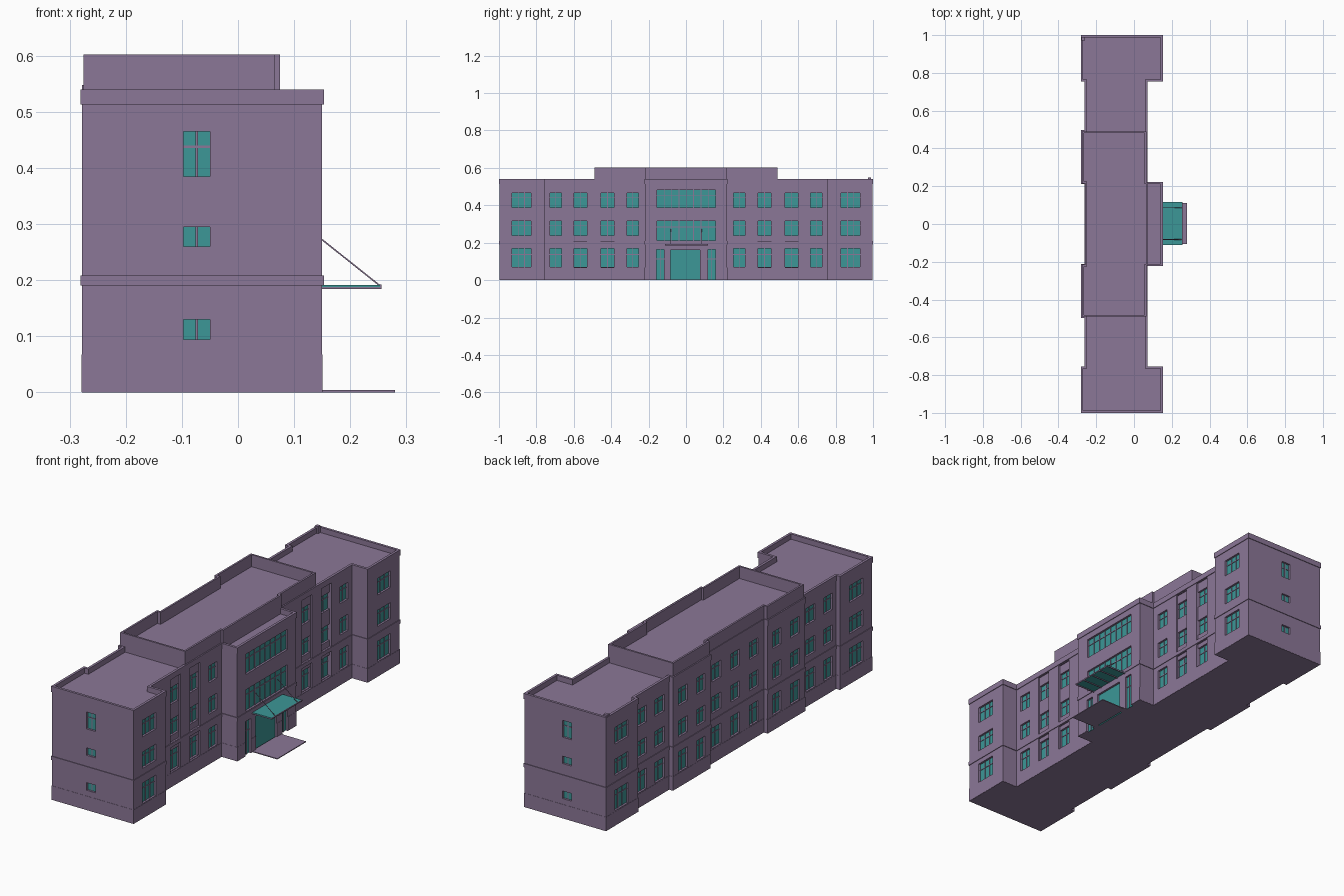
import bpy, bmesh
from mathutils import Vector

default = bpy.data.objects.get("Cube")
if default:
    bpy.data.objects.remove(default, do_unlink=True)


def material(name, colour):
    m = bpy.data.materials.new(name)
    m.use_nodes = True
    m.diffuse_color = colour
    bsdf = next(n for n in m.node_tree.nodes if n.type == 'BSDF_PRINCIPLED')
    bsdf.inputs["Base Color"].default_value = colour
    return m


MAUVE = material("mauve wall", (0.26, 0.185, 0.31, 1))
TEAL = material("teal glass", (0.045, 0.31, 0.31, 1))


def finish(name, bm, mat):
    bmesh.ops.recalc_face_normals(bm, faces=bm.faces)
    me = bpy.data.meshes.new(name)
    bm.to_mesh(me)
    bm.free()
    me.materials.append(mat)
    ob = bpy.data.objects.new(name, me)
    bpy.context.scene.collection.objects.link(ob)
    return ob


def boxes(name, items, mat):
    """One mesh of many boxes, each a (low corner, high corner) pair."""
    bm = bmesh.new()
    for lo, hi in items:
        lo, hi = Vector(lo), Vector(hi)
        vs = bmesh.ops.create_cube(bm, size=1)["verts"]
        for v in vs:
            v.co = (lo + hi) / 2 + v.co * (hi - lo)
    return finish(name, bm, mat)


def offset(pts, d):
    """Grow a right-angled counter-clockwise outline by d."""
    out = []
    for i, p in enumerate(pts):
        a = (Vector(p) - Vector(pts[i - 1])).normalized()
        b = (Vector(pts[(i + 1) % len(pts)]) - Vector(p)).normalized()
        out.append(Vector(p) + d * (Vector((a.y, -a.x)) + Vector((b.y, -b.x))))
    return out


def prism(name, pts, z0, z1, mat):
    bm = bmesh.new()
    face = bm.faces.new([bm.verts.new((p[0], p[1], z0)) for p in pts])
    top = bmesh.ops.extrude_face_region(bm, geom=[face])["geom"]
    bmesh.ops.translate(bm, vec=(0, 0, z1 - z0),
                        verts=[g for g in top if isinstance(g, bmesh.types.BMVert)])
    if not any(f.normal.z < -0.5 and f.calc_center_median().z < z0 + 1e-5 for f in bm.faces):
        if len([f for f in bm.faces if len(f.verts) == len(pts)]) < 2:
            bm.faces.new([v for v in bm.verts if abs(v.co.z - z0) < 1e-6])
    return finish(name, bm, mat)


def ring(name, outer, inner, z0, z1, mat):
    """Band or parapet running round an outline."""
    bm = bmesh.new()
    loops = [[bm.verts.new((p[0], p[1], z)) for p in pts]
             for pts, z in ((outer, z0), (outer, z1), (inner, z1), (inner, z0))]
    n = len(outer)
    for k in range(4):
        a, b = loops[k], loops[(k + 1) % 4]
        for i in range(n):
            j = (i + 1) % n
            bm.faces.new((a[i], a[j], b[j], b[i]))
    return finish(name, bm, mat)


def cut(ob, items):
    cutter = boxes("cutter", items, MAUVE)
    cutter.hide_render = True
    mod = ob.modifiers.new("cut", 'BOOLEAN')
    mod.operation, mod.solver, mod.object = 'DIFFERENCE', 'EXACT', cutter
    bpy.context.view_layer.objects.active = ob
    bpy.ops.object.modifier_apply(modifier=mod.name)
    bpy.data.objects.remove(cutter, do_unlink=True)


def on_wall(wall, u0, u1, z0, z1, d0, d1):
    """Box on a wall (axis, plane position, outward sign), depths measured outward."""
    axis, pos, s = wall
    a, b = sorted((pos + s * d0, pos + s * d1))
    return ((a, u0, z0), (b, u1, z1)) if axis == 'x' else ((u0, a, z0), (u1, b, z1))


# Footprint: half outline along the entrance side and the rear, mirrored in y
END, WING, REAR, REAR_IN = 0.15, 0.068, -0.278, -0.258
half = [(END, 0.22), (WING, 0.22), (WING, 0.757), (END, 0.757), (END, 0.997),
        (REAR, 0.997), (REAR, 0.757), (REAR_IN, 0.757), (REAR_IN, 0.495),
        (REAR, 0.495), (REAR, 0.215), (REAR_IN, 0.215)]
plan = half + [(x, -y) for x, y in reversed(half)]
half_top = [(0.075, 0.22), (0.065, 0.22), (0.065, 0.49), (-0.275, 0.49),
            (-0.275, 0.215), (REAR_IN, 0.215)]
plan_top = half_top + [(x, -y) for x, y in reversed(half_top)]

walls = prism("main_walls", plan, 0, 0.515, MAUVE)
plinth = ring("plinth", offset(plan, 0.001), offset(plan, -0.004), 0.0005, 0.067, MAUVE)
ring("belt_course", offset(plan, 0.003), offset(plan, -0.004), 0.19, 0.208, MAUVE)
ring("cornice_parapet", offset(plan, 0.003), offset(plan, -0.009), 0.513, 0.54, MAUVE)
prism("raised_roof", offset(plan_top, -0.005), 0.51, 0.545, MAUVE)
ring("raised_parapet", plan_top, offset(plan_top, -0.009), 0.51, 0.602, MAUVE)
boxes("roof_vent", [((-0.278, 0.972, 0.51), (-0.26, 0.99, 0.548))], MAUVE)

bays, holes, panes, bars = [], [], [], []


def window(wall, u0, u1, z0, z1, cols, rails=(), base=0.0):
    """Cut an opening and fit glass, upright bars and cross rails."""
    deep = base - 0.012
    holes.append(on_wall(wall, u0, u1, z0, z1, deep, 0.01))
    panes.append(on_wall(wall, u0, u1, max(z0, 0), z1, deep - 0.002, deep + 0.002))
    for k in range(1, cols):
        u = u0 + (u1 - u0) * k / cols
        bars.append(on_wall(wall, u - 0.002, u + 0.002, max(z0, 0), z1, deep, deep + 0.005))
    for r in rails:
        z = z0 + (z1 - z0) * r
        bars.append(on_wall(wall, u0, u1, z - 0.002, z + 0.002, deep, deep + 0.0045))


floors = ((0.071, 0.168), (0.238, 0.315), (0.387, 0.466))

# Long sides: entrance side and rear
for s in (-1, 1):
    for centre, width in ((0.285, 0.062), (0.42, 0.07), (0.565, 0.07), (0.697, 0.062), (0.88, 0.1)):
        y0, y1 = s * centre - width / 2, s * centre + width / 2
        at_end = centre > 0.757
        recess = width == 0.07
        front = ('x', END if at_end else WING, 1)
        rear = ('x', REAR if at_end or centre < 0.495 else REAR_IN, -1)
        if recess:
            for z0, z1 in ((0.068, 0.189), (0.209, 0.512)):
                bays.append(on_wall(front, y0 - 0.002, y1 + 0.002, z0, z1, -0.008, 0.01))
        for z0, z1 in floors:
            cols = 3 if at_end else 2
            window(front, y0, y1, z0, z1, cols, (0.68,), -0.008 if recess else 0)
            window(rear, y0, y1, z0, z1, cols, (0.68,))
for y in (-0.14, 0, 0.14):
    for z0, z1 in floors:
        window(('x', REAR_IN, -1), y - 0.033, y + 0.033, z0, z1, 2, (0.68,))

# Short end walls
for s in (-1, 1):
    end = ('y', s * 0.997, s)
    window(end, -0.097, -0.05, 0.385, 0.465, 2, (0.66,))
    window(end, -0.097, -0.05, 0.26, 0.295, 2)
    window(end, -0.097, -0.05, 0.094, 0.13, 2)

# Entrance block: window bands, door and side lights
porch = ('x', END, 1)
window(porch, -0.155, 0.158, 0.387, 0.483, 8, (0.7,))
window(porch, -0.155, 0.158, 0.211, 0.315, 8, (0.7,))
window(porch, -0.082, 0.076, -0.01, 0.16, 1)
for y in (-0.138, 0.138):
    window(porch, y - 0.02, y + 0.02, -0.01, 0.165, 2, (0.7,))

cut(walls, bays)
cut(walls, holes)
cut(plinth, [h for h in holes if h[0][2] < 0])
boxes("window_glass", panes, TEAL)
boxes("window_bars", bars, MAUVE)

# Canopy, hangers and entrance step
boxes("canopy_glass", [((END, -0.11, 0.188), (0.254, 0.116, 0.191))], TEAL)
boxes("canopy_ribs", [((END, y - 0.002, 0.184), (0.256, y + 0.002, 0.188))
                      for y in (-0.108, -0.055, 0.003, 0.06, 0.114)]
      + [((0.253, -0.111, 0.186), (0.256, 0.117, 0.192))], MAUVE)
boxes("entrance_step", [((END - 0.005, -0.105, 0), (0.28, 0.11, 0.004))], MAUVE)
for side, y in (("right", -0.082), ("left", 0.085)):
    cu = bpy.data.curves.new(side + "_hanger", 'CURVE')
    cu.dimensions = '3D'
    cu.bevel_depth, cu.bevel_resolution = 0.0015, 1
    cu.use_fill_caps = True
    sp = cu.splines.new('POLY')
    sp.points.add(1)
    sp.points[0].co = (END, y, 0.272, 1)
    sp.points[1].co = (0.253, y, 0.19, 1)
    cu.materials.append(MAUVE)
    bpy.context.scene.collection.objects.link(bpy.data.objects.new(side + "_hanger", cu))
